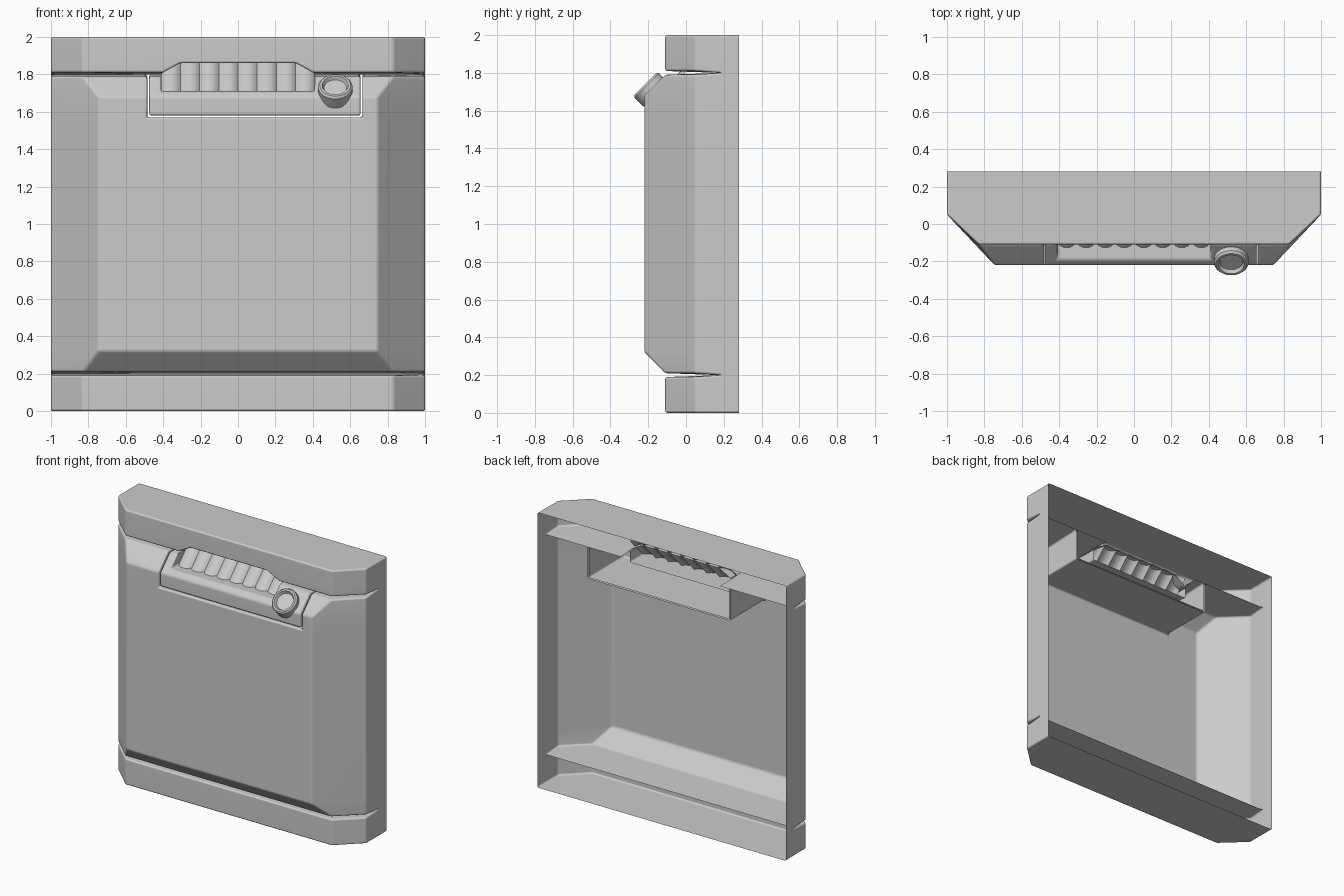
import bpy, bmesh, math
from mathutils import Matrix, Vector

cube = bpy.data.objects.get("Cube")
if cube:
    bpy.data.objects.remove(cube, do_unlink=True)

# Single grey material
grey = bpy.data.materials.new("light grey")
grey.use_nodes = True
COLOUR = (0.6, 0.6, 0.6, 1)
grey.diffuse_color = COLOUR
grey.node_tree.nodes["Principled BSDF"].inputs["Base Color"].default_value = COLOUR

BACK, SEAM, FRONT, FACE = 0.28, 0.18, -0.11, -0.22
LOW, HIGH = 0.2, 1.8           # heights of the two seams
GAP = 0.01                     # half the seam width at the front


def ring(bm, z, xf, yf):
    half = [(1, BACK), (1, SEAM), (1, 0.05), (xf, yf)]
    pts = [(-x, y) for x, y in half] + half[::-1]
    return [bm.verts.new((x, y, z)) for x, y in pts]


def shell(levels):
    """Open-backed loft through level outlines; the end rings are returned for caps."""
    bm = bmesh.new()
    rings = [ring(bm, *lv) for lv in levels]
    for a, b in zip(rings, rings[1:]):
        for i in range(len(a) - 1):
            bm.faces.new((a[i], a[i + 1], b[i + 1], b[i]))
    return bm, rings[0], rings[-1]


def cut(bm, co, no, clear=False):
    bmesh.ops.bisect_plane(bm, geom=bm.verts[:] + bm.edges[:] + bm.faces[:],
                           plane_co=co, plane_no=no, clear_outer=clear)


def remove(bm, rule):
    faces = [f for f in bm.faces if rule(f.calc_center_median())]
    bmesh.ops.delete(bm, geom=faces, context='FACES')


def walls_back(bm, depth):
    """Extend open front edges backwards; depth gives y for each point."""
    edges = [e for e in bm.edges if e.is_boundary and all(v.co.y < -0.1 for v in e.verts)]
    new = bmesh.ops.extrude_edge_only(bm, edges=edges)["geom"]
    for v in new:
        if isinstance(v, bmesh.types.BMVert):
            v.co.y = depth(v.co)


def finish(name, bm, bevel=0.0):
    bmesh.ops.remove_doubles(bm, verts=bm.verts[:], dist=0.0005)
    # Seam walls converge towards the back
    for v in bm.verts:
        for z in (LOW, HIGH):
            if v.co.y > SEAM - 0.01 and abs(v.co.z - z) < 0.015:
                v.co.z = z
    bmesh.ops.recalc_face_normals(bm, faces=bm.faces[:])
    bm.normal_update()
    if sum(f.normal.y * f.calc_area() for f in bm.faces) > 0:
        bmesh.ops.reverse_faces(bm, faces=bm.faces[:])
    bm.normal_update()
    if bevel:
        edges = [e for e in bm.edges if len(e.link_faces) == 2 and e.calc_face_angle(0) > 0.4]
        bmesh.ops.bevel(bm, geom=edges, offset=bevel, segments=3, profile=0.5,
                        affect='EDGES', clamp_overlap=True)
    mesh = bpy.data.meshes.new(name)
    bm.to_mesh(mesh)
    bm.free()
    mesh.materials.append(grey)
    obj = bpy.data.objects.new(name, mesh)
    bpy.context.collection.objects.link(obj)
    bpy.ops.object.select_all(action='DESELECT')
    obj.select_set(True)
    bpy.context.view_layer.objects.active = obj
    bpy.ops.object.shade_smooth_by_angle(angle=math.radians(35))
    obj.modifiers.new("Weighted", 'WEIGHTED_NORMAL').keep_sharp = True
    return obj


def band(z0, z1, shelf_on_top):
    bm, lower, upper = shell([(z0, 0.83, FRONT), (z1, 0.83, FRONT)])
    cap, shelf = (lower, upper) if shelf_on_top else (upper, lower)
    bm.faces.new(cap)
    bm.faces.new(shelf[1:-1])
    return bm


def body():
    bm, lower, upper = shell([(LOW + GAP, 0.83, FRONT), (0.32, 0.745, FACE),
                              (1.68, 0.745, FACE), (HIGH - GAP, 0.83, FRONT)])
    bm.faces.new(lower[1:-1])
    bm.faces.new(upper[1:-1])
    return bm


# Bottom band
finish("bottom_band", band(0, LOW - GAP, True), 0.012)

# Top band with a trapezoid notch above the grip
bm = band(HIGH + GAP, 2, False)
NOTCH_X, NOTCH_Z = 0.4, 1.86
for s in (-1, 1):
    cut(bm, (s * NOTCH_X, 0, HIGH + GAP), (s * 0.05, 0, 0.09))
cut(bm, (0, 0, NOTCH_Z), (0, 0, 1))
remove(bm, lambda c: c.z < NOTCH_Z and abs(c.x) < 0.36 and c.y < 0.1)
walls_back(bm, lambda c: 0.06)
finish("top_band", bm, 0.012)

# Main panel with a window for the latch plate
X0, X1, Z0 = -0.485, 0.665, 1.57
bm = body()
for x in (X0, X1):
    cut(bm, (x, 0, 0), (1, 0, 0))
cut(bm, (0, 0, Z0), (0, 0, 1))
remove(bm, lambda c: X0 < c.x < X1 and c.z > Z0)
walls_back(bm, lambda c: SEAM)
finish("main_panel", bm, 0.012)

# Latch plate, flush with the panel, with an open grip pocket
PX, PZ = 0.41, 1.71
bm = body()
cut(bm, (X0 + GAP, 0, 0), (-1, 0, 0), True)
cut(bm, (X1 - GAP, 0, 0), (1, 0, 0), True)
cut(bm, (0, 0, Z0 + GAP), (0, 0, -1), True)
for x in (-PX, PX):
    cut(bm, (x, 0, 0), (1, 0, 0))
cut(bm, (0, 0, PZ), (0, 0, 1))
remove(bm, lambda c: abs(c.x) < PX and c.z > PZ)
walls_back(bm, lambda c: 0.06 if abs(c.x) < PX + 0.01 and c.z > PZ - 0.01 else SEAM)
finish("latch_plate", bm, 0.012)

# Sloping ribbed grip inside the pocket
bm = bmesh.new()
RIBS, STEPS = 8, 6
rows = []
for i in range(RIBS * STEPS + 1):
    x = -PX + 2 * PX * i / (RIBS * STEPS)
    bulge = 0.016 * abs(math.sin(math.pi * i / STEPS)) ** 0.6
    rows.append([bm.verts.new((x, y - bulge, z + bulge)) for y, z in ((-0.11, 1.695), (0.06, 1.865))])
for a, b in zip(rows, rows[1:]):
    bm.faces.new((a[0], b[0], b[1], a[1]))
finish("ribbed_grip", bm)

# Round button with a dished face, tilted up
bm = bmesh.new()
profile = [(0.092, -0.08), (0.092, -0.012), (0.082, 0), (0.07, 0), (0.06, -0.02), (0, -0.02)]
verts = [bm.verts.new((r, 0, h)) for r, h in profile]
edges = [bm.edges.new(p) for p in zip(verts, verts[1:])]
bmesh.ops.spin(bm, geom=verts + edges, cent=(0, 0, 0), axis=(0, 0, 1),
               angle=math.tau, steps=40, use_merge=False)
tilt = Matrix.Translation(Vector((0.52, -0.216, 1.742))) @ Matrix.Rotation(math.radians(45), 4, 'X')
bmesh.ops.transform(bm, matrix=tilt, verts=bm.verts[:])
finish("round_button", bm)
